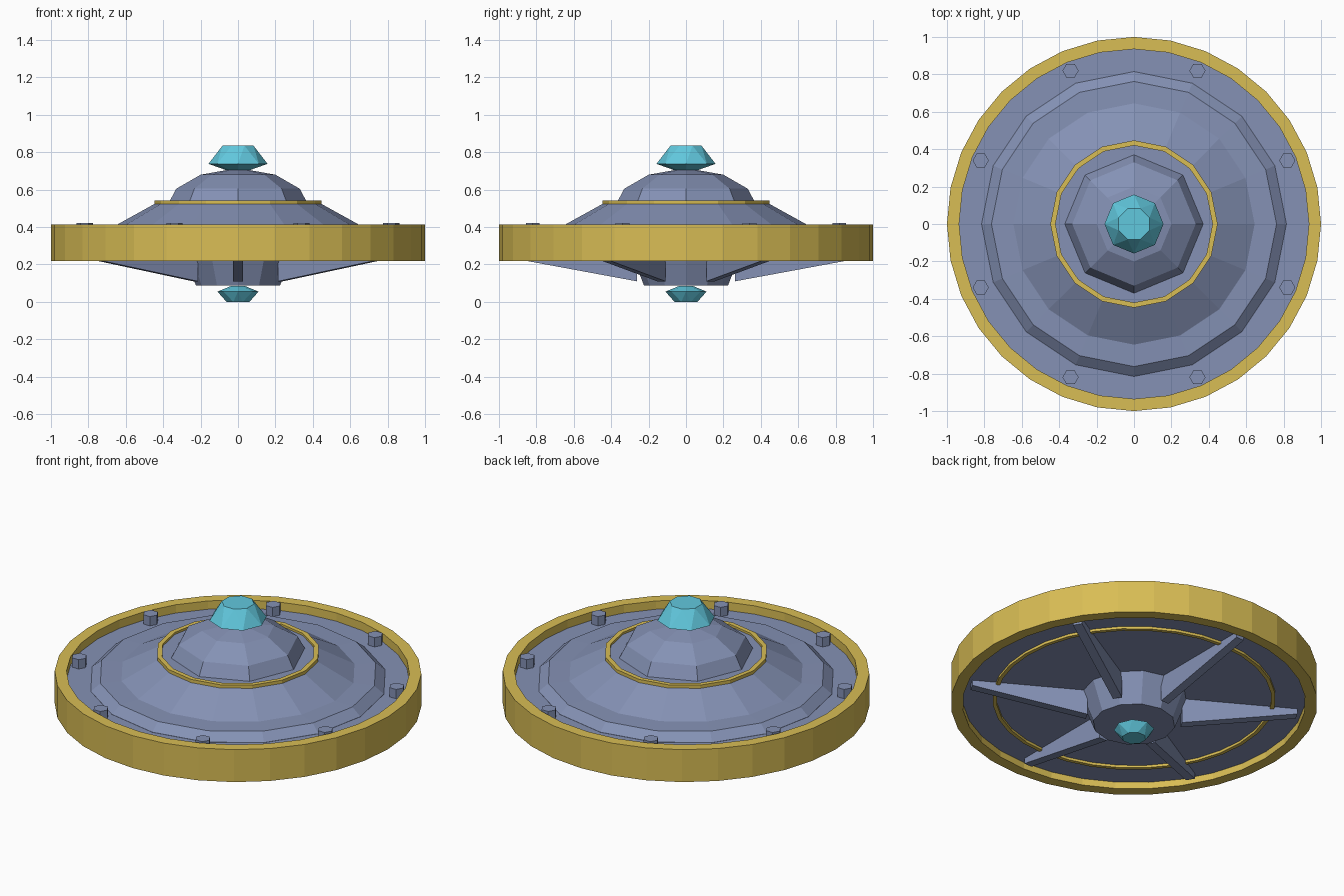
import bpy, bmesh, math
from mathutils import Matrix

if "Cube" in bpy.data.objects:
    bpy.data.objects.remove(bpy.data.objects["Cube"])


def material(name, rgb):
    m = bpy.data.materials.new(name)
    m.diffuse_color = (*rgb, 1)
    m.use_nodes = True
    m.node_tree.nodes["Principled BSDF"].inputs["Base Color"].default_value = m.diffuse_color
    return m


GOLD = material("gold", (0.69, 0.51, 0.09))
STEEL = material("blue grey", (0.233, 0.285, 0.46))
CYAN = material("cyan crystal", (0.12, 0.58, 0.73))


def finish(name, bm, mat):
    bmesh.ops.recalc_face_normals(bm, faces=bm.faces)
    me = bpy.data.meshes.new(name)
    bm.to_mesh(me)
    bm.free()
    me.materials.append(mat)
    ob = bpy.data.objects.new(name, me)
    bpy.context.collection.objects.link(ob)
    return ob


def ring_verts(bm, r, z, sides, turn=0.0):
    step = 2 * math.pi / sides
    return [bm.verts.new((r * math.cos((i + turn) * step), r * math.sin((i + turn) * step), z))
            for i in range(sides)]


def lathe(name, profile, sides, mat, closed=False):
    """Turn a (radius, z) profile; closed makes a hollow ring, otherwise ends are capped."""
    bm = bmesh.new()
    rings = [ring_verts(bm, r, z, sides) for r, z in profile]
    pairs = list(zip(rings, rings[1:]))
    if closed:
        pairs.append((rings[-1], rings[0]))
    else:
        bm.faces.new(rings[0])
        bm.faces.new(rings[-1])
    for a, b in pairs:
        for i in range(sides):
            j = (i + 1) % sides
            bm.faces.new((a[i], a[j], b[j], b[i]))
    return finish(name, bm, mat)


def band(name, r_in, r_out, z0, z1, sides):
    return lathe(name, [(r_in, z0), (r_out, z0), (r_out, z1), (r_in, z1)], sides, GOLD, True)


def gem(name, rings):
    """Faceted crystal from the hull of octagons (radius, z, turn)."""
    bm = bmesh.new()
    for r, z, turn in rings:
        ring_verts(bm, r, z, 8, turn)
    bmesh.ops.convex_hull(bm, input=bm.verts)
    bmesh.ops.dissolve_limit(bm, angle_limit=0.01, verts=bm.verts, edges=bm.edges)
    return finish(name, bm, CYAN)


# Gold bands
band("outer_rim", 0.935, 1.0, 0.22, 0.415, 32)
band("collar_ring", 0.42, 0.447, 0.523, 0.543, 16)
band("underside_ring", 0.75, 0.772, 0.245, 0.27, 32)

# Hull: deck plate, stepped cone, dome, lower hub
lathe("deck_plate", [(0.937, 0.26), (0.937, 0.365)], 32, STEEL)
lathe("upper_hull", [(0.815, 0.36), (0.815, 0.366), (0.762, 0.41), (0.645, 0.414), (0.435, 0.53)], 16, STEEL)
lathe("dome", [(0.37, 0.52), (0.37, 0.53), (0.33, 0.605), (0.2, 0.68), (0.06, 0.705)], 8, STEEL)
lathe("lower_hub", [(0.225, 0.088), (0.292, 0.265)], 12, STEEL)

# Crystals
gem("top_crystal", [(0.05, 0.70, 0), (0.158, 0.738, 0), (0.09, 0.835, 0.5)])
gem("bottom_crystal", [(0.035, 0.086, 0), (0.11, 0.055, 0), (0.066, 0.0, 0.5)])

# Hexagonal bolts around the deck
for k in range(8):
    bm = bmesh.new()
    a = math.radians(22.5 + 45 * k)
    bmesh.ops.create_cone(bm, cap_ends=True, segments=6, radius1=0.043, radius2=0.043, depth=0.07,
                          matrix=Matrix.Translation((0.887 * math.cos(a), 0.887 * math.sin(a), 0.386))
                          @ Matrix.Rotation(math.pi / 2, 4, 'Z'))
    finish("deck_bolt", bm, STEEL)

# Radial fins under the hull
for k in range(6):
    bm = bmesh.new()
    side = [(0.262, 0.11), (0.9, 0.228), (0.9, 0.265), (0.262, 0.265)]
    left = [bm.verts.new((x, -0.026, z)) for x, z in side]
    right = [bm.verts.new((x, 0.026, z)) for x, z in side]
    bm.faces.new(left)
    bm.faces.new(right)
    for i in range(4):
        j = (i + 1) % 4
        bm.faces.new((left[i], left[j], right[j], right[i]))
    bm.transform(Matrix.Rotation(math.radians(30 + 60 * k), 4, 'Z'))
    finish("support_fin", bm, STEEL)
